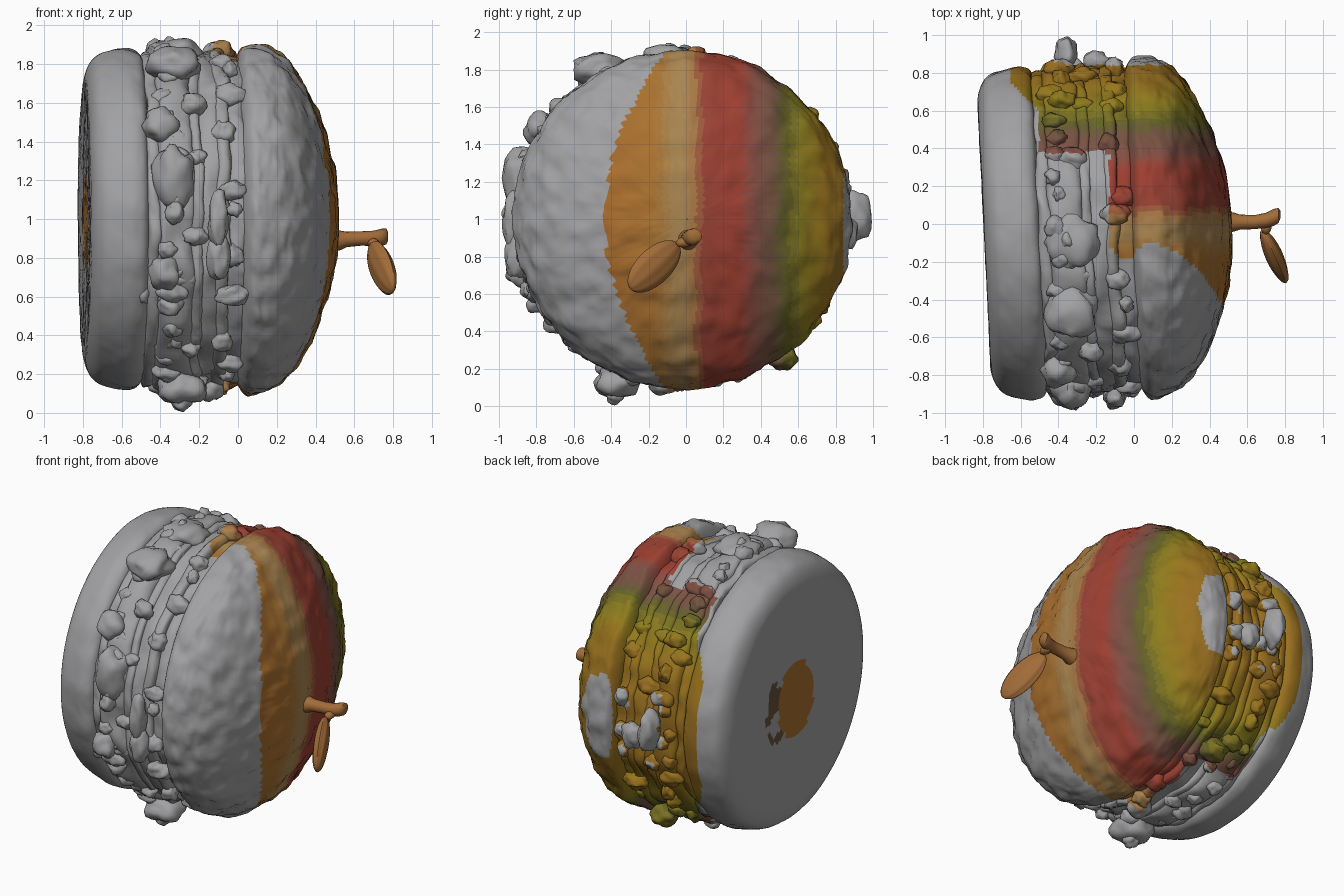
import bpy, bmesh, math, random
from mathutils import Vector, Matrix, noise

if "Cube" in bpy.data.objects:
    bpy.data.objects.remove(bpy.data.objects["Cube"])

random.seed(4)
# Burger lies on its side: local axis u runs along x, tilted slightly about z
FRAME = Matrix.Translation((0, -0.02, 1.0)) @ Matrix.Rotation(math.radians(2.8), 4, 'Z')

# Colour ramp across y, quantised into narrow bands
STOPS = [(-0.45, (.40, .15, .025)), (-0.16, (.40, .17, .03)), (-0.05, (.40, .25, .09)),
         (0.04, (.40, .19, .06)), (0.09, (.32, .055, .035)), (0.28, (.36, .05, .03)),
         (0.38, (.22, .08, .06)), (0.47, (.17, .09, .05)), (0.53, (.12, .12, .02)),
         (0.62, (.27, .21, .012)), (0.75, (.32, .17, .012)), (1.0, (.33, .14, .02))]
Y0, STEP, COUNT = -0.45, 0.036, 40


def ramp(y):
    for (a, ca), (b, cb) in zip(STOPS, STOPS[1:]):
        if y <= b:
            t = max(0, (y - a) / (b - a))
            return [p + (q - p) * t for p, q in zip(ca, cb)]
    return STOPS[-1][1]


def material(name, rgb):
    m = bpy.data.materials.new(name)
    m.diffuse_color = (*rgb, 1)
    m.use_nodes = True
    m.node_tree.nodes["Principled BSDF"].inputs["Base Color"].default_value = m.diffuse_color
    return m


GREY = material("plain_grey", (.36, .36, .37))
BANDS = [material(f"band_{i}", ramp(Y0 + STEP * (i + .5))) for i in range(COUNT)]
BROWN = material("toast", (.14, .08, .04))
GOLD = material("stem_gold", (.36, .15, .04))


def paint(c):
    """Material slot for a face centre: 0 is plain grey."""
    x, y, z = c
    wob = 0.02 * noise.noise(c * 6)
    r = math.hypot(y, z - 1)
    if x < -0.72 and r < 0.74:
        # toasted patch in the middle of the flat face
        if math.hypot(y + .05, (z - .98) * .8) < 0.2 + wob:
            return 3
        if math.hypot(y - .16, (z - .98) * .6) < 0.13 and noise.noise(c * 11) > -.1:
            return COUNT + 1
        return 0
    limit = -0.43 + 0.32 * ((z - 1) / 0.9) ** 2
    if x < -0.66:
        return 0
    if x < -0.13:
        limit = 0.38 if x > -0.5 else 0.6 - (x + .5)
    if y < limit + wob:
        return 0
    if y > 0.84 and abs(z - 1) < 0.27 + wob and x > -0.42:
        return 0
    return 1 + min(COUNT - 1, max(0, int((y + wob - Y0) / STEP)))


def finish(bm, name, angle=50, mat=None):
    bmesh.ops.recalc_face_normals(bm, faces=bm.faces)
    me = bpy.data.meshes.new(name)
    if mat:
        me.materials.append(mat)
    else:
        for m in [GREY] + BANDS + [BROWN]:
            me.materials.append(m)
        for f in bm.faces:
            f.material_index = paint(f.calc_center_median())
    bm.to_mesh(me)
    bm.free()
    ob = bpy.data.objects.new(name, me)
    bpy.context.collection.objects.link(ob)
    bpy.ops.object.select_all(action='DESELECT')
    bpy.context.view_layer.objects.active = ob
    ob.select_set(True)
    bpy.ops.object.shade_smooth_by_angle(angle=math.radians(angle))
    return ob


def smooth_profile(pts, sub):
    out = []
    for i in range(len(pts) - 1):
        p = [Vector(pts[max(0, min(len(pts) - 1, i + k))]) for k in (-1, 0, 1, 2)]
        for s in range(sub):
            t = s / sub
            out.append(.5 * (2 * p[1] + (p[2] - p[0]) * t + (2 * p[0] - 5 * p[1] + 4 * p[2] - p[3]) * t * t
                             + (3 * p[1] - p[0] - 3 * p[2] + p[3]) * t ** 3))
    return out + [Vector(pts[-1])]


def lathe(name, pts, sub=5, seg=200, bump=0.01, freq=7, ripple=0.0):
    """Revolve (u, radius) points about the burger axis with an uneven surface."""
    bm = bmesh.new()
    rings = []
    for u, r in smooth_profile(pts, sub):
        r = max(r, 0.002)
        ring = []
        for k in range(seg):
            a = 2 * math.pi * k / seg
            d = Vector((0, math.cos(a), math.sin(a)))
            p = Vector((u, 0, 0)) + d * r
            n = noise.noise(p * freq) * bump + abs(noise.noise(p * freq * 2.3)) * bump * .6
            wave = ripple * noise.noise(d * 4 + Vector((3, 0, 0)))
            fade = min(1, r / .3)
            p += d * n * fade + Vector((wave + n * .5 * fade, 0, 0))
            ring.append(bm.verts.new(FRAME @ p))
        rings.append(ring)
    for A, B in zip(rings, rings[1:]):
        for k in range(seg):
            j = (k + 1) % seg
            bm.faces.new((A[k], A[j], B[j], B[k]))
    return finish(bm, name)


def blob(bm, centre, size, sub=3, rough=.25):
    off = Vector((random.random() * 9, random.random() * 9, 0))
    vs = bmesh.ops.create_icosphere(bm, subdivisions=sub, radius=1)['verts']
    for v in vs:
        v.co *= 1 + rough * noise.noise(v.co * 1.6 + off)
        v.co = Vector(a * b for a, b in zip(v.co, size)) + Vector(centre)


# Buns
lathe("bottom_bun", [(-.785, 0), (-.785, .2), (-.79, .4), (-.795, .66), (-.785, .76), (-.74, .835),
                     (-.66, .868), (-.57, .88), (-.51, .85), (-.49, .76)], sub=6, bump=.008)
lathe("top_bun", [(-.02, .74), (-.01, .83), (.03, .895), (.09, .9), (.17, .875), (.26, .81),
                  (.36, .66), (.45, .44), (.505, .21), (.52, 0)], sub=8, bump=.018, freq=10)

# Filling layers: name, start, end, radius, waviness
LAYERS = [("lettuce_layer", -.51, -.44, .85, .015), ("lower_patty", -.45, -.27, .875, .01),
          ("cheese_slice", -.28, -.22, .86, .02), ("upper_patty", -.24, -.12, .85, .01),
          ("tomato_slice", -.15, -.08, .86, .02), ("sauce_layer", -.09, .01, .83, .015)]
for name, a, b, r, wave in LAYERS:
    e = (b - a) * .2
    lathe(name, [(a, r - .1), (a, r - .03), (a + e, r), (b - e, r), (b, r - .03), (b, r - .1)],
          sub=3, seg=160, bump=.035, freq=6, ripple=wave)

# Crumbs and toppings pressed into the rim: name, u, count, radius
for name, u, count, rad in [("topping_crumbs", -.38, 46, .865), ("small_crumbs", -.28, 16, .855),
                            ("sauce_drips", -.08, 24, .85)]:
    bm = bmesh.new()
    for i in range(count):
        a = 2 * math.pi * (i + random.uniform(-.35, .35)) / count
        rr = rad + random.uniform(-.02, .02)
        s = random.uniform(.04, .06)
        p = FRAME @ Vector((u + random.uniform(-.04, .04), rr * math.cos(a), rr * math.sin(a)))
        blob(bm, p, (s * random.uniform(.8, 1.5), s, s), rough=.35)
    finish(bm, name, 60)

# Larger lumps that shape the outline: centre, size
bm = bmesh.new()
for c, s in [((-.29, -.37, .13), (.13, .12, .09)), ((-.29, -.38, .06), (.05, .05, .05)),
             ((-.33, -.88, 1.22), (.11, .1, .17)), ((-.38, -.88, .72), (.08, .08, .09)),
             ((-.33, -.47, 1.80), (.14, .14, .09)), ((-.33, -.1, 1.86), (.15, .14, .07)),
             ((-.36, .9, 1.02), (.06, .09, .13)), ((-.2, .86, .93), (.07, .06, .09)),
             ((-.1, -.91, .8), (.06, .06, .12)), ((-.1, -.92, 1.0), (.05, .06, .15)),
             ((-.4, -.77, 1.48), (.09, .09, .09)), ((-.5, -.75, .62), (.06, .08, .07)),
             ((-.2, .52, .26), (.09, .08, .07)), ((-.14, -.12, .12), (.07, .08, .06))]:
    blob(bm, c, s, rough=.3)
finish(bm, "large_toppings", 60)


# Pick handle with a bulging end
def tube(bm, path, seg=16):
    rings = []
    for x, y, z, r in path:
        rings.append([bm.verts.new((x, y + r * math.cos(t), z + r * math.sin(t)))
                      for t in (2 * math.pi * k / seg for k in range(seg))])
    for A, B in zip(rings, rings[1:]):
        for k in range(seg):
            bm.faces.new((A[k], A[(k + 1) % seg], B[(k + 1) % seg], B[k]))
    bm.faces.new(rings[-1])


bm = bmesh.new()
tube(bm, [(.48, .01, .89, .06), (.53, .01, .89, .05), (.56, .01, .895, .04), (.64, .01, .9, .037),
          (.7, .02, .9, .04), (.74, .035, .905, .045), (.765, .045, .91, .04), (.775, .05, .91, .02)])
blob(bm, (.70, -.01, .875), (.03, .045, .028), 2)
finish(bm, "pick_stem", 50, GOLD)

# Hanging oval tag with shallow flutes
bm = bmesh.new()
vs = bmesh.ops.create_uvsphere(bm, u_segments=40, v_segments=20, radius=1)['verts']
top, low = Vector((.685, -.04, .865)), Vector((.80, -.30, .63))
axis = (top - low).normalized()
thin = Vector((1, .5, 0))
thin = (thin - axis * thin.dot(axis)).normalized()
wide = axis.cross(thin)
for v in vs:
    f = 1 + .04 * math.cos(8 * math.atan2(v.co.y, v.co.x))
    v.co = ((top + low) / 2 + axis * v.co.z * .185 + thin * v.co.x * .045 * f
            + wide * v.co.y * .095 * f)
finish(bm, "hanging_tag", 50, GOLD)
